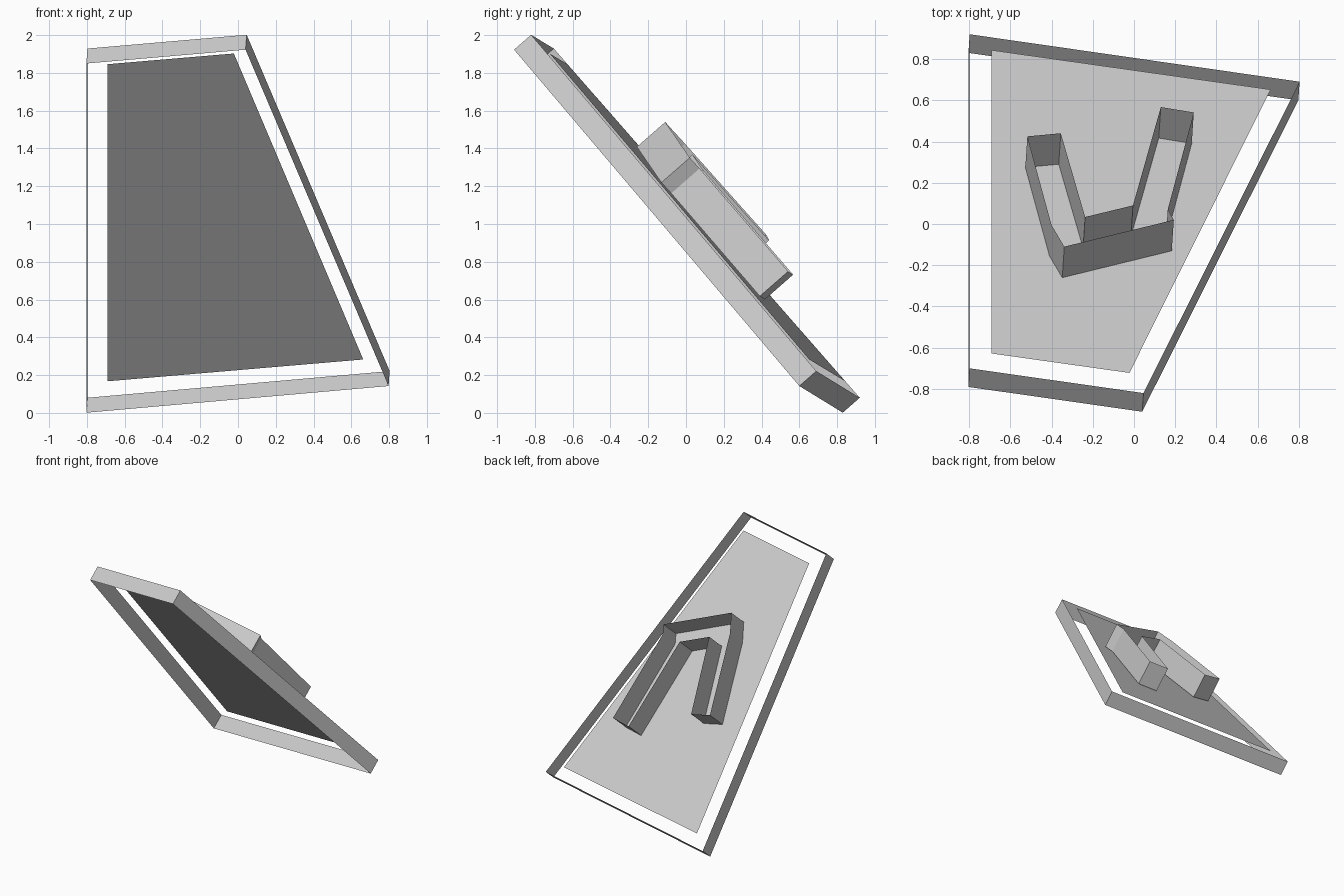
import bpy, bmesh
from mathutils import Vector

if "Cube" in bpy.data.objects:
    bpy.data.objects.remove(bpy.data.objects["Cube"])

# Everything lies in parallel tilted planes: NORMAL . p = d
NORMAL = Vector((0.05, 0.752, 0.659)).normalized()


def on_plane(x, y, d):
    """Lift a plan-view point onto the tilted plane at distance d."""
    return Vector((x, y, (d - NORMAL.x * x - NORMAL.y * y) / NORMAL.z))


def make(name, bm):
    mesh = bpy.data.meshes.new(name)
    bm.to_mesh(mesh)
    bm.free()
    obj = bpy.data.objects.new(name, mesh)
    bpy.context.collection.objects.link(obj)
    return obj


def open_band(name, outline, d_back, depth):
    """Thin closed ribbon of walls, open at the front and back."""
    bm = bmesh.new()
    back = [on_plane(x, y, d_back) for x, y in outline]
    vb = [bm.verts.new(p) for p in back]
    vf = [bm.verts.new(p - NORMAL * depth) for p in back]
    n = len(outline)
    for i in range(n):
        j = (i + 1) % n
        bm.faces.new((vb[i], vb[j], vf[j], vf[i]))
    return make(name, bm)


# Outer frame: four thin walls
open_band("frame", [(-0.797, 0.92), (0.803, 0.69), (0.046, -0.82), (-0.797, -0.70)],
          0.704, 0.12)

# Flat panel floating inside the frame
bm = bmesh.new()
panel = [(-0.69, 0.843), (0.663, 0.652), (-0.022, -0.722), (-0.69, -0.628)]
bm.faces.new([bm.verts.new(on_plane(x, y, 0.709)) for x, y in panel])
make("panel", bm)

# U-shaped ribbon raised from the back of the panel
open_band("back_bracket", [
    (-0.517, 0.425), (-0.40, -0.005), (-0.338, -0.11), (0.193, 0.02), (0.164, 0.072),
    (0.29, 0.541), (0.13, 0.567), (-0.005, 0.09), (-0.237, 0.034), (-0.355, 0.44)],
    0.914, 0.2)
